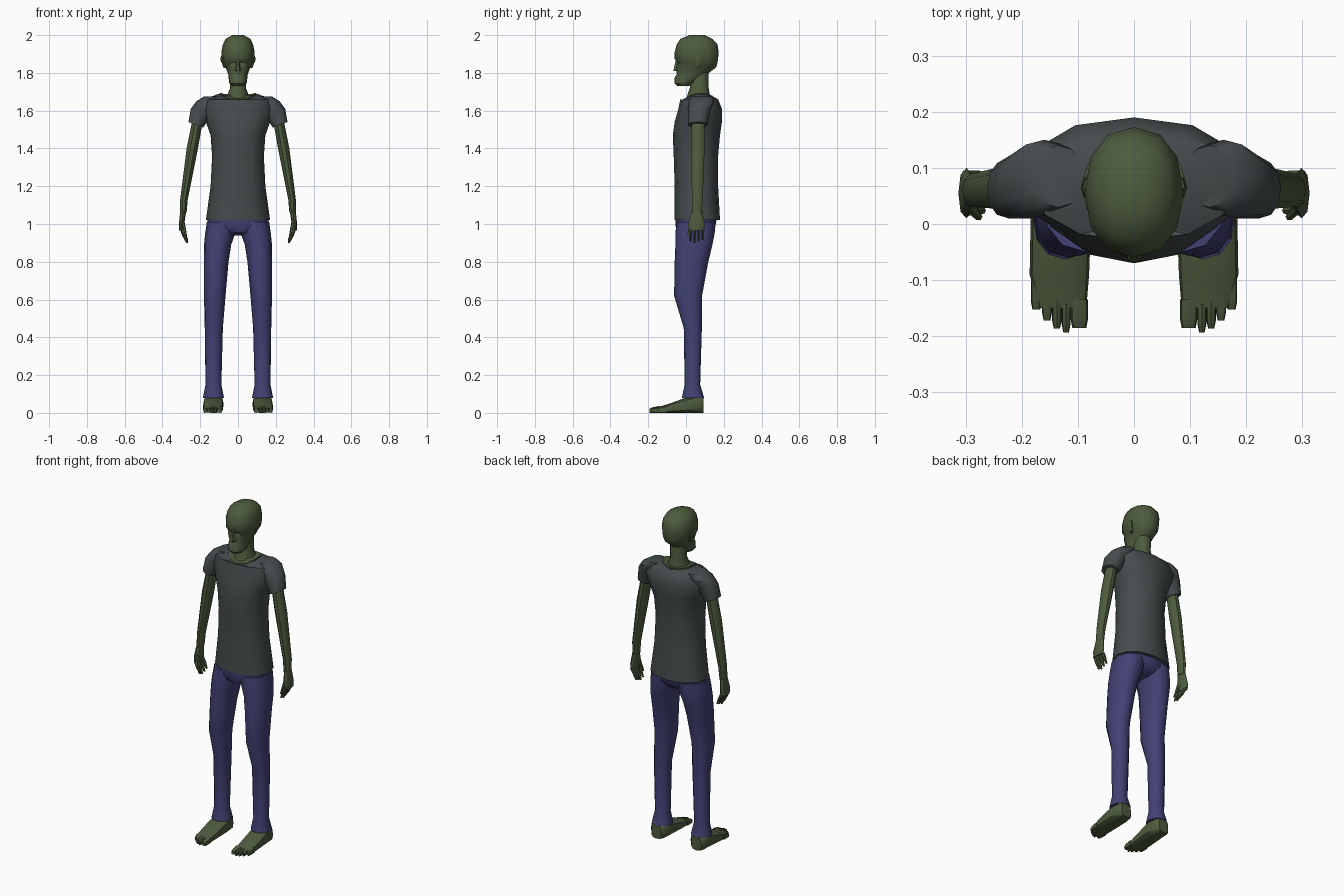
import bpy, bmesh, math

cube = bpy.data.objects.get("Cube")
if cube:
    bpy.data.objects.remove(cube, do_unlink=True)


def material(name, rgb):
    mat = bpy.data.materials.new(name)
    mat.use_nodes = True
    mat.diffuse_color = (*rgb, 1)
    shader = next(n for n in mat.node_tree.nodes if n.type == "BSDF_PRINCIPLED")
    shader.inputs["Base Color"].default_value = (*rgb, 1)
    return mat


SKIN = material("green skin", (.075, .105, .048))
SHIRT = material("grey shirt", (.06, .072, .075))
DENIM = material("blue denim", (.055, .053, .175))


def section(bm, row, axis, sides, power, sag, slope):
    """One closed ring: level, x range, then range on the remaining axis."""
    level, left, right, low, high = row
    verts = []
    for i in range(sides):
        angle = math.tau * i / sides
        c, s = math.cos(angle), math.sin(angle)
        c = math.copysign(abs(c) ** power, c)
        s = math.copysign(abs(s) ** power, s)
        x = (left + right + (right - left) * c) / 2
        w = (low + high + (high - low) * s) / 2
        # Collars dip at the front and, less so, at the back
        lift = slope * c - sag * s * s * (1 if s < 0 else .4)
        verts.append(bm.verts.new((x, w, level + lift) if axis == "z" else (x, level, w)))
    return verts


def loft(name, mat, rows, axis="z", sides=12, power=.9, mirror=False, sag=0, slope=0):
    """Skin a stack of sections; sag shapes the last one, slope tilts the first."""
    bm = bmesh.new()
    last = len(rows) - 1
    rings = [section(bm, row, axis, sides, power, sag * (i == last), slope * (i == 0))
             for i, row in enumerate(rows)]
    for lower, upper in zip(rings, rings[1:]):
        for i in range(sides):
            j = (i + 1) % sides
            bm.faces.new((lower[i], lower[j], upper[j], upper[i]))
    bm.faces.new(rings[0][::-1])
    bm.faces.new(rings[-1])
    bmesh.ops.recalc_face_normals(bm, faces=bm.faces[:])
    mesh = bpy.data.meshes.new(name)
    bm.to_mesh(mesh)
    bm.free()
    mesh.materials.append(mat)
    part = bpy.data.objects.new(name, mesh)
    bpy.context.collection.objects.link(part)
    if mirror:
        part.modifiers.new("Mirror", "MIRROR").use_mirror_merge = False
    bpy.ops.object.select_all(action="DESELECT")
    part.select_set(True)
    bpy.context.view_layer.objects.active = part
    bpy.ops.object.shade_smooth_by_angle(angle=math.radians(40))


def body(name, mat, rows, **options):
    """Loft a part centred on x from rows of level, half width, front, back."""
    loft(name, mat, [(level, -half, half, front, back)
                     for level, half, front, back in rows], **options)


def limbs(name, mat, rows, **options):
    """Loft a part on the left and mirror it to the right."""
    loft(name, mat, rows, mirror=True, **options)


# Shirt body, from hem to neckline
body("shirt_body", SHIRT, [
    (1.02, .17, -.06, .18),
    (1.2, .145, -.06, .17),
    (1.36, .137, -.065, .17),
    (1.47, .145, -.07, .18),
    (1.54, .17, -.06, .19),
    (1.61, .195, -.04, .19),
    (1.66, .18, -.03, .17),
    (1.69, .1, -.02, .15)], sag=.045)

# Short sleeves with sloping cuffs
limbs("sleeves", SHIRT, [
    (1.525, .185, .262, .01, .115),
    (1.61, .12, .25, .01, .13),
    (1.65, .1, .22, .015, .15),
    (1.675, .09, .18, .03, .14)], slope=.015)

# Neck rising from a wide base inside the collar
body("neck_base", SKIN, [
    (1.6, .08, 0, .13),
    (1.695, .095, -.01, .14)], sag=.04)
body("neck", SKIN, [
    (1.66, .065, 0, .13),
    (1.72, .042, .02, .12),
    (1.82, .045, .02, .12)])

# Head, from chin to crown
body("head", SKIN, [
    (1.73, .03, -.045, .015),
    (1.745, .046, -.06, .045),
    (1.775, .05, -.06, .085),
    (1.795, .052, -.048, .115),
    (1.83, .066, -.055, .16),
    (1.855, .08, -.046, .167),
    (1.875, .086, -.06, .17),
    (1.91, .088, -.06, .173),
    (1.95, .08, -.05, .167),
    (1.98, .066, -.03, .14),
    (2, .03, .02, .1)])
body("nose", SKIN, [
    (1.81, .016, -.07, -.03),
    (1.87, .007, -.055, -.03)], sides=6)
limbs("ears", SKIN, [
    (1.825, .06, .075, .05, .07),
    (1.87, .07, .094, .045, .085),
    (1.89, .075, .09, .055, .08)], sides=6)

# Bare arms, from wrist to inside the sleeve
limbs("arms", SKIN, [
    (1.06, .272, .306, .03, .085),
    (1.13, .266, .306, .03, .09),
    (1.4, .212, .272, .026, .1),
    (1.58, .18, .236, .03, .1)], sides=10)

# Hands: palm, curled fingers and thumb
limbs("palms", SKIN, [
    (.965, .285, .311, .014, .097),
    (1, .284, .313, .01, .1),
    (1.07, .274, .306, .03, .085)], sides=8)
for i, finger in enumerate(("index", "middle", "ring", "little")):
    y = .014 + .021 * i
    tip = .9 + .008 * abs(i - 1)
    limbs(finger + "_fingers", SKIN, [
        (tip, .264, .274, y + .004, y + .016),
        (tip + .035, .274, .294, y, y + .02),
        (.975, .286, .309, y, y + .02)], sides=6)
limbs("thumbs", SKIN, [
    (.94, .27, .284, .006, .02),
    (1.02, .284, .302, .02, .05)], sides=6)

# Trousers: hips, then legs from cuff to waist
body("trouser_hips", DENIM, [
    (.94, .07, -.01, .1),
    (.955, .12, -.045, .13),
    (.985, .165, -.055, .155),
    (1.04, .16, -.055, .165)])
limbs("trouser_legs", DENIM, [
    (.08, .074, .186, -.022, .096),
    (.15, .088, .172, -.007, .075),
    (.45, .08, .176, -.012, .084),
    (.62, .066, .18, -.063, .085),
    (.8, .05, .18, -.06, .118),
    (.89, .036, .18, -.056, .14),
    (.95, .015, .174, -.056, .152),
    (1.01, .005, .165, -.05, .155)])

# Bare feet, from heel to ball
limbs("feet", SKIN, [
    (.093, .1, .165, 0, .08),
    (.075, .083, .18, 0, .088),
    (.02, .076, .184, 0, .088),
    (-.09, .08, .186, 0, .048),
    (-.15, .085, .17, 0, .03)], axis="y", power=.6)

# Toes, from big to little
inner = .082
for i, (width, tip) in enumerate([
        (.031, -.185), (.016, -.193), (.017, -.186), (.018, -.172), (.02, -.152)]):
    outer = inner + width
    limbs(f"toe_pair_{i + 1}", SKIN, [
        (tip + .05, inner, outer, 0, .036),
        (tip + .015, inner, outer, 0, .029),
        (tip, inner + .003, outer - .003, 0, .022)], axis="y", sides=8, power=.6)
    inner = outer
